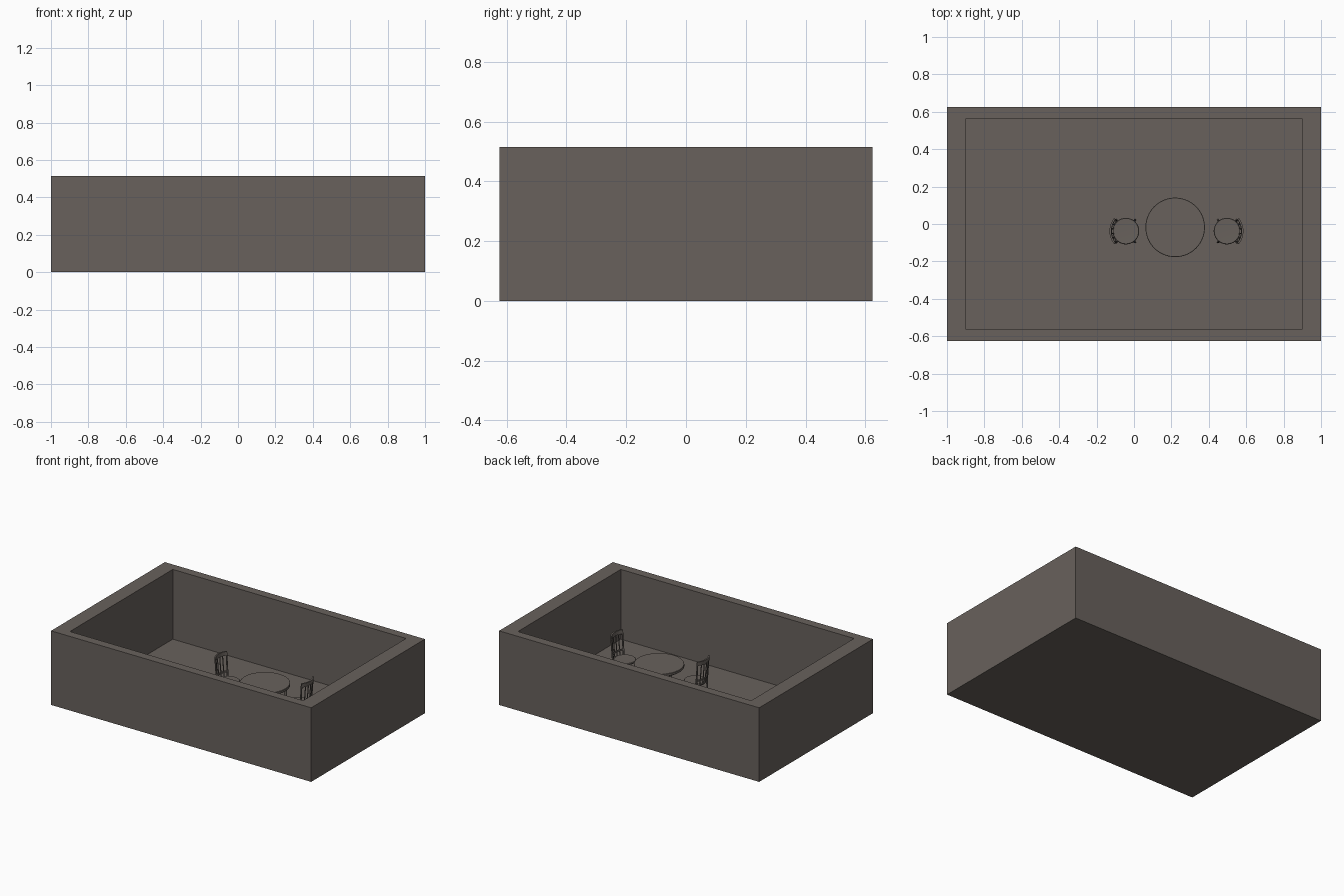
import bpy, bmesh, math
from mathutils import Vector

if "Cube" in bpy.data.objects:
    bpy.data.objects.remove(bpy.data.objects["Cube"])

mat = bpy.data.materials.new("warm dark grey")
mat.diffuse_color = (0.138, 0.120, 0.107, 1)
mat.use_nodes = True
mat.node_tree.nodes["Principled BSDF"].inputs["Base Color"].default_value = mat.diffuse_color
FLOOR = 0.03


def finish(name, bm, smooth=False):
    bmesh.ops.recalc_face_normals(bm, faces=bm.faces)
    me = bpy.data.meshes.new(name)
    bm.to_mesh(me)
    bm.free()
    ob = bpy.data.objects.new(name, me)
    ob.data.materials.append(mat)
    bpy.context.collection.objects.link(ob)
    if smooth:
        bpy.ops.object.select_all(action='DESELECT')
        ob.select_set(True)
        bpy.context.view_layer.objects.active = ob
        bpy.ops.object.shade_smooth_by_angle(angle=math.radians(35))
    return ob


def rod(name, a, b, r1, r2, n=12):
    # tapered round bar between two points
    a, b = Vector(a), Vector(b)
    bm = bmesh.new()
    bmesh.ops.create_cone(bm, cap_ends=True, segments=n, radius1=r1, radius2=r2, depth=(b - a).length)
    rot = Vector((0, 0, 1)).rotation_difference(b - a).to_matrix()
    bmesh.ops.transform(bm, matrix=rot.to_4x4(), verts=bm.verts)
    bmesh.ops.translate(bm, vec=(a + b) / 2, verts=bm.verts)
    return finish(name, bm, True)


def lathe(name, profile, centre, n=64):
    # closed (radius, height) outline spun around a vertical axis
    bm = bmesh.new()
    vs = [bm.verts.new((r, 0, z)) for r, z in profile]
    es = [bm.edges.new(p) for p in zip(vs, vs[1:])]
    bmesh.ops.spin(bm, geom=vs + es, cent=(0, 0, 0), axis=(0, 0, 1), angle=2 * math.pi, steps=n)
    bmesh.ops.remove_doubles(bm, verts=bm.verts, dist=1e-5)
    bmesh.ops.translate(bm, vec=centre, verts=bm.verts)
    return finish(name, bm, True)


# room: solid block with the inside pushed down to the floor
bm = bmesh.new()
bmesh.ops.create_cube(bm, size=1)
for v in bm.verts:
    v.co = Vector((v.co.x * 2, v.co.y * 1.25, (v.co.z + 0.5) * 0.515))
top = max(bm.faces, key=lambda f: f.calc_center_median().z)
bmesh.ops.inset_individual(bm, faces=[top], thickness=0.05)
for v in top.verts:
    v.co.x = math.copysign(0.897, v.co.x)
    v.co.y = math.copysign(0.565, v.co.y)
new = bmesh.ops.extrude_face_region(bm, geom=[top])
for v in new["geom"]:
    if isinstance(v, bmesh.types.BMVert):
        v.co.z = FLOOR
if top.is_valid:
    bmesh.ops.delete(bm, geom=[top], context='FACES_ONLY')
finish("room_walls", bm)

# round table on three legs
TX, TY, TZ = 0.22, -0.018, 0.25
lathe("table_top", [(0, -0.02), (0.155, -0.02), (0.159, -0.016), (0.159, -0.002), (0.157, 0), (0, 0)],
      (TX, TY, TZ))
for deg in (30, 150, 270):
    c, s = math.cos(math.radians(deg)), math.sin(math.radians(deg))
    rod("table_leg", (TX + 0.13 * c, TY + 0.13 * s, FLOOR),
        (TX + 0.13 * c, TY + 0.13 * s, TZ - 0.005), 0.007, 0.011)

# chairs: d is the direction the seat faces along x
SEAT, BACK_TOP, R = 0.2, 0.365, 0.105


def chair(cx, cy, d):
    def back(deg, z):
        # point on the curved, slightly leaning chair back
        a = math.radians(deg)
        lean = 0.014 * (z - SEAT) / (BACK_TOP - SEAT)
        return (cx + d * (0.036 - lean - R * math.cos(a)), cy + R * math.sin(a), z)

    def rail(name, z0, z1, half):
        bm = bmesh.new()
        n, rings = 16, []
        for i in range(n + 1):
            deg = -38 + 76 * i / n
            ring = []
            for z, o in ((z0, half), (z1, half), (z1, -half), (z0, -half)):
                p = Vector(back(deg, z))
                out = Vector((-d * math.cos(math.radians(deg)), math.sin(math.radians(deg)), 0))
                ring.append(bm.verts.new(p + out * o))
            rings.append(ring)
        for a, b in zip(rings, rings[1:]):
            for k in range(4):
                bm.faces.new((a[k], a[(k + 1) % 4], b[(k + 1) % 4], b[k]))
        bm.faces.new(rings[0])
        bm.faces.new(rings[-1])
        finish(name, bm, True)

    lathe("chair_seat", [(0, -0.014), (0.066, -0.014), (0.071, -0.009), (0.071, -0.003), (0.068, 0), (0, -0.002)],
          (cx, cy, SEAT), 40)
    for s in (-1, 1):
        rod("chair_front_leg", (cx + d * 0.048, cy + s * 0.06, FLOOR),
            (cx + d * 0.042, cy + s * 0.05, SEAT - 0.008), 0.005, 0.007)
        rod("chair_back_leg", (cx - d * 0.062, cy + s * 0.05, FLOOR),
            back(s * 34, SEAT), 0.005, 0.006)
        rod("chair_back_post", back(s * 34, SEAT - 0.004), back(s * 36, BACK_TOP - 0.005), 0.006, 0.005)
        rod("chair_side_stretcher", (cx + d * 0.046, cy + s * 0.056, 0.1),
            (cx - d * 0.058, cy + s * 0.053, 0.1), 0.004, 0.004, 8)
    for deg in (-20, -7, 7, 20):
        rod("chair_back_spindle", back(deg, SEAT - 0.004), back(deg, BACK_TOP - 0.015), 0.0035, 0.0035, 8)
    rail("chair_top_rail", BACK_TOP - 0.027, BACK_TOP, 0.005)
    rail("chair_lower_rail", SEAT + 0.025, SEAT + 0.035, 0.004)


chair(-0.043, -0.038, 1)
chair(0.497, -0.038, -1)
